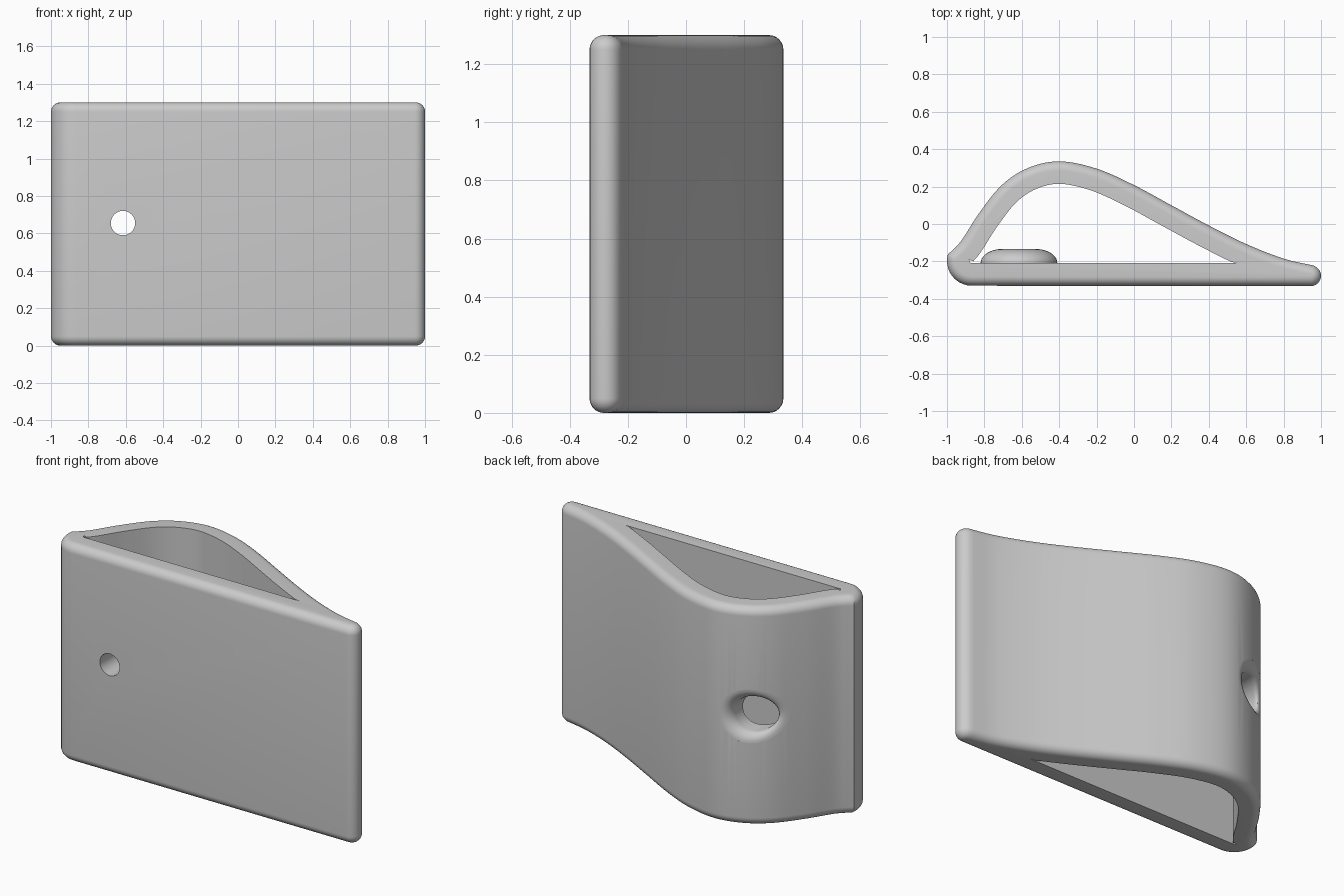
import bpy, bmesh, math
from mathutils import Vector

if "Cube" in bpy.data.objects:
    bpy.data.objects.remove(bpy.data.objects["Cube"])

HEIGHT, WALL, ROUND = 1.3, 0.12, 0.05
HOLE_X, HOLE_Z = -0.615, 0.655
FLOOR = -0.208          # inner face of the flat plate

grey = bpy.data.materials.new("plain grey")
grey.use_nodes = True
colour = (0.6, 0.6, 0.6, 1)
grey.diffuse_color = colour
grey.node_tree.nodes["Principled BSDF"].inputs["Base Color"].default_value = colour


def spline(points, steps):
    """Smooth curve through the points."""
    p = [Vector(q) for q in points]
    p = [2 * p[0] - p[1]] + p + [2 * p[-1] - p[-2]]
    out = []
    for a, b, c, d in zip(p, p[1:], p[2:], p[3:]):
        for i in range(steps):
            t = i / steps
            out.append(0.5 * (2 * b + (c - a) * t + (2 * a - 5 * b + 4 * c - d) * t * t
                              + (3 * b - a - 3 * c + d) * t ** 3))
    return out + [p[-2]]


def arc(cx, cy, r, start, end, n=10):
    angles = [math.radians(start + (end - start) * i / n) for i in range(n + 1)]
    return [Vector((cx + r * math.cos(a), cy + r * math.sin(a))) for a in angles]


def offset(loop, d):
    """Move an anticlockwise loop inwards."""
    out = []
    for i, p in enumerate(loop):
        t = (loop[(i + 1) % len(loop)] - p).normalized() + (p - loop[i - 1]).normalized()
        t.normalize()
        out.append(p + Vector((-t.y, t.x)) * d)
    return out


def skin(name, rings):
    """Closed solid through a stack of equal rings."""
    bm = bmesh.new()
    rows = [[bm.verts.new(v) for v in ring] for ring in rings]
    for a, b in zip(rows, rows[1:]):
        for i in range(len(a)):
            j = (i + 1) % len(a)
            bm.faces.new((a[i], a[j], b[j], b[i]))
    bm.faces.new(rows[0][::-1])
    bm.faces.new(rows[-1])
    bmesh.ops.recalc_face_normals(bm, faces=bm.faces)
    mesh = bpy.data.meshes.new(name)
    bm.to_mesh(mesh)
    bm.free()
    mesh.materials.append(grey)
    ob = bpy.data.objects.new(name, mesh)
    bpy.context.collection.objects.link(ob)
    return ob


def lathe(name, profile, n=48, height=lambda x: 0):
    """Turn (radius, y) points about the hole axis, optionally following a surface."""
    rings = []
    for r, y in profile:
        ring = []
        for i in range(n):
            a = math.tau * i / n
            x = HOLE_X + r * math.cos(a)
            ring.append((x, y + height(x), HOLE_Z + r * math.sin(a)))
        rings.append(ring)
    return skin(name, rings)


def cut(target, cutter):
    mod = target.modifiers.new(cutter.name, "BOOLEAN")
    mod.operation, mod.solver, mod.object = "DIFFERENCE", "EXACT", cutter
    bpy.context.view_layer.objects.active = target
    bpy.ops.object.modifier_apply(modifier=mod.name)


def smooth(ob):
    bpy.ops.object.select_all(action="DESELECT")
    ob.select_set(True)
    bpy.context.view_layer.objects.active = ob
    bpy.ops.object.shade_smooth_by_angle(angle=math.radians(35))


# Outline: flat front, curved back, rounded nose and tip
back = spline([(0.96, -0.222), (0.8, -0.185), (0.6, -0.107), (0.4, -0.008), (0.2, 0.1),
               (0, 0.208), (-0.2, 0.296), (-0.4, 0.335), (-0.57, 0.298), (-0.71, 0.205),
               (-0.83, 0.055), (-0.92, -0.085), (-0.975, -0.145)], 7)
nose = arc(-0.867, -0.197, 0.133, 165, 270)
tip = arc(0.945, -0.277, 0.055, 270, 420)
outline = back + nose + tip

# Shell with rounded upper and lower rims
rings = []
for i in range(9):
    a = math.pi / 2 * i / 8
    rings.append((ROUND * (1 - math.sin(a)), ROUND * (1 - math.cos(a))))
levels = rings + [(d, HEIGHT - z) for d, z in reversed(rings)]
shell = skin("wedge_shell", [[(p.x, p.y, z) for p in offset(outline, d)] for d, z in levels])

# Hollow that follows the back wall
curve = [p for p in offset(outline, WALL)[2:len(back)] if p.y > FLOOR + 0.004 and p.x < 0.6]
hollow = curve + [Vector((-0.882, -0.19)), Vector((-0.875, FLOOR)), Vector((0.55, FLOOR))]
cavity = skin("cavity_cutter", [[(p.x, p.y, z) for p in hollow] for z in (-0.1, HEIGHT + 0.1)])


def back_y(x):
    for p, q in zip(back, back[1:]):
        if q.x <= x <= p.x:
            return q.y + (p.y - q.y) * (x - q.x) / (p.x - q.x)
    return 0


# Access hole in the back wall, with a rounded lip
R, LIP = 0.105, 0.055
flare = [(R, -0.3)]
for i in range(9):
    a = math.pi / 2 * i / 8
    flare.append((R + LIP * (1 - math.cos(a)), -LIP * (1 - math.sin(a))))
flare.append((R + LIP, 0.1))
access = lathe("access_hole_cutter", flare, height=back_y)

# Round boss on the inside of the plate
dome = [(0.205, FLOOR - 0.01), (0.205, FLOOR)]
for i in range(1, 11):
    a = math.pi / 2 * i / 10
    dome.append((0.085 + 0.12 * math.cos(a), FLOOR + 0.075 * math.sin(a)))
boss = lathe("plate_boss", dome)

# Small hole through plate and boss
screw = lathe("plate_hole_cutter", [(0.065, -0.5), (0.065, -0.08)])

for cutter in (cavity, access, screw):
    cut(shell, cutter)
cut(boss, screw)
for cutter in (cavity, access, screw):
    bpy.data.objects.remove(cutter)
smooth(shell)
smooth(boss)
